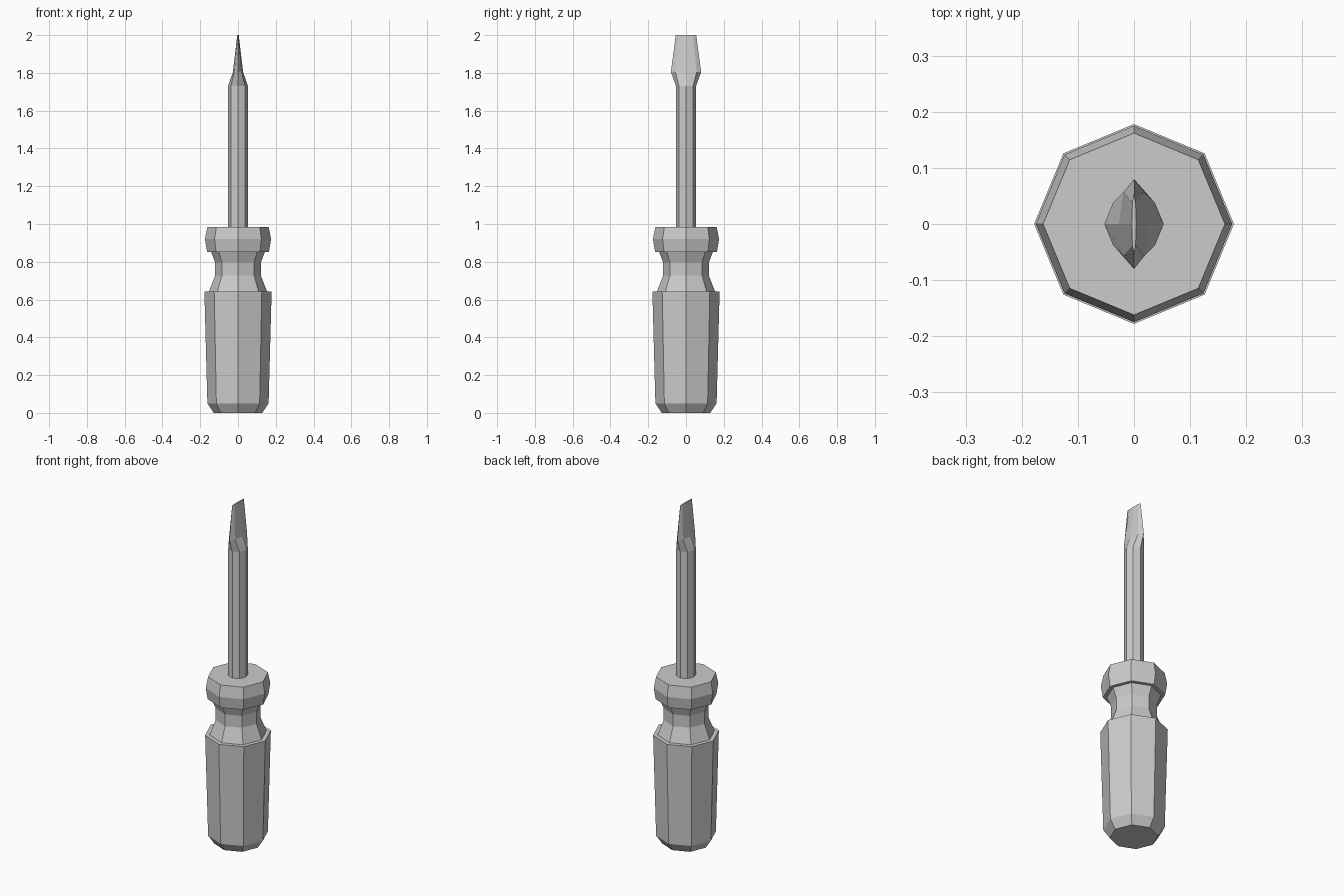
import bpy, bmesh
from math import cos, sin, tau

if "Cube" in bpy.data.objects:
    bpy.data.objects.remove(bpy.data.objects["Cube"])

SIDES = 8


def loft(name, rings):
    """Stack eight-sided rings (z, x radius, y radius) into a closed solid."""
    bm = bmesh.new()
    loops = []
    for z, rx, ry in rings:
        loops.append([bm.verts.new((rx * cos(tau * i / SIDES), ry * sin(tau * i / SIDES), z))
                      for i in range(SIDES)])
    for low, high in zip(loops, loops[1:]):
        for i in range(SIDES):
            j = (i + 1) % SIDES
            bm.faces.new((low[i], low[j], high[j], high[i]))
    bm.faces.new(loops[0][::-1])
    bm.faces.new(loops[-1])
    bmesh.ops.recalc_face_normals(bm, faces=bm.faces)
    mesh = bpy.data.meshes.new(name)
    bm.to_mesh(mesh)
    bm.free()
    obj = bpy.data.objects.new(name, mesh)
    bpy.context.collection.objects.link(obj)
    return obj


# Handle: grip with chamfered butt, stepped waist and collar
handle_profile = [(0.0, 0.128), (0.05, 0.162), (0.642, 0.178), (0.642, 0.154),
                  (0.727, 0.121), (0.797, 0.121), (0.853, 0.143),
                  (0.853, 0.164), (0.92, 0.175), (0.985, 0.162)]
loft("handle", [(z, r, r) for z, r in handle_profile])

# Shaft flaring into a flat blade, thin in x and wide in y
loft("shaft_and_blade", [(0.97, 0.053, 0.053), (1.73, 0.053, 0.053),
                         (1.805, 0.027, 0.08), (2.0, 0.004, 0.054)])
